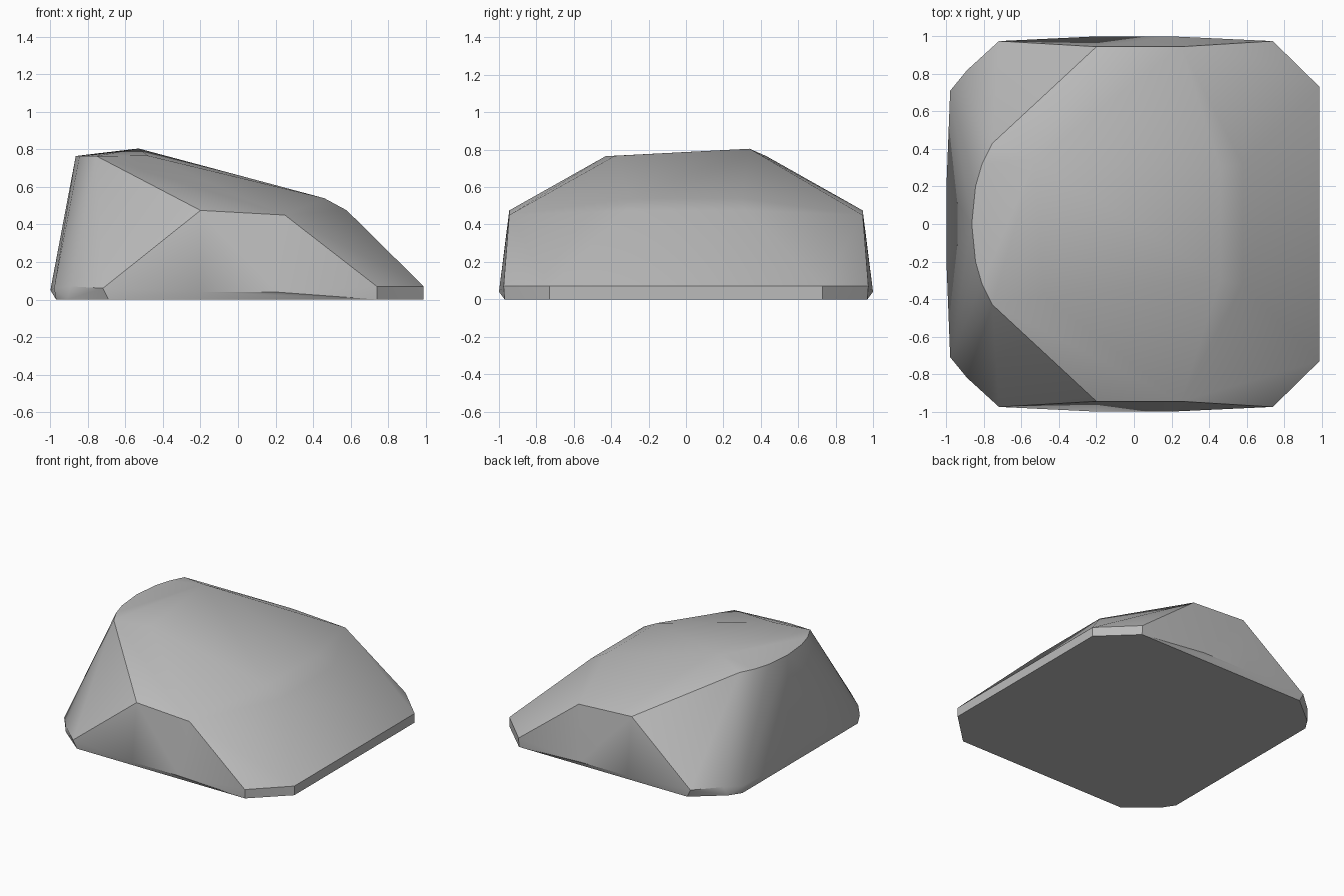
import bpy
import bmesh
from math import radians

default_cube = bpy.data.objects.get("Cube")
if default_cube:
    bpy.data.objects.remove(default_cube, do_unlink=True)


def make_material(name, colour):
    material = bpy.data.materials.new(name)
    material.use_nodes = True
    material.diffuse_color = colour
    shader = material.node_tree.nodes["Principled BSDF"]
    shader.inputs["Base Color"].default_value = colour
    shader.inputs["Roughness"].default_value = 0.8
    return material


def mirrored(points):
    """Repeat each point on the other side of the y = 0 plane."""
    return points + [(x, -y, z) for x, y, z in points if y]


def hull_object(name, points, material, smooth_angle):
    """Wrap corner points in a closed convex body."""
    mesh = bpy.data.meshes.new(name)
    bm = bmesh.new()
    for point in points:
        bm.verts.new(point)
    result = bmesh.ops.convex_hull(bm, input=bm.verts)
    loose = [v for v in bm.verts if not v.link_faces]
    bmesh.ops.delete(bm, geom=loose, context="VERTS")
    bmesh.ops.dissolve_limit(bm, angle_limit=radians(1),
                             verts=bm.verts, edges=bm.edges)
    bmesh.ops.recalc_face_normals(bm, faces=bm.faces)
    bm.to_mesh(mesh)
    bm.free()
    mesh.materials.append(material)
    obj = bpy.data.objects.new(name, mesh)
    bpy.context.collection.objects.link(obj)
    bpy.ops.object.select_all(action="DESELECT")
    obj.select_set(True)
    bpy.context.view_layer.objects.active = obj
    bpy.ops.object.shade_smooth_by_angle(angle=radians(smooth_angle))
    return obj


# Flat underside
underside = mirrored([(0.99, 0.73, 0), (0.74, 0.97, 0), (-0.69, 0.97, 0),
                      (-0.91, 0.79, 0), (-0.97, 0.70, 0)])

# Low rim with slightly bulging sides
rim = mirrored([(0.99, 0.73, 0.07), (0.74, 0.975, 0.07), (0.2, 1, 0.04),
                (-0.2, 1, 0.04), (-0.72, 0.975, 0.06),
                (-0.89, 0.82, 0.07), (-0.98, 0.71, 0.06),
                (-1, 0.2, 0.05)])

# Upper edge of the front and back faces
side_tops = mirrored([(-0.2, 0.945, 0.475), (0.25, 0.945, 0.45)])

# Shoulder above the long sloping end
shoulder = mirrored([(0.46, 0.3, 0.54), (0.58, 0.32, 0.475)])

# Curved crest above the steep end
crest = mirrored([(-0.865, 0, 0.765), (-0.845, 0.2, 0.765),
                  (-0.81, 0.32, 0.765), (-0.755, 0.43, 0.765)])

# Uneven summit
summit = [(-0.53, 0.34, 0.805), (-0.48, -0.38, 0.767)]

stone = make_material("stone_grey", (0.5, 0.5, 0.5, 1))
hull_object("boulder", underside + rim + side_tops + shoulder + crest + summit,
            stone, 32)
